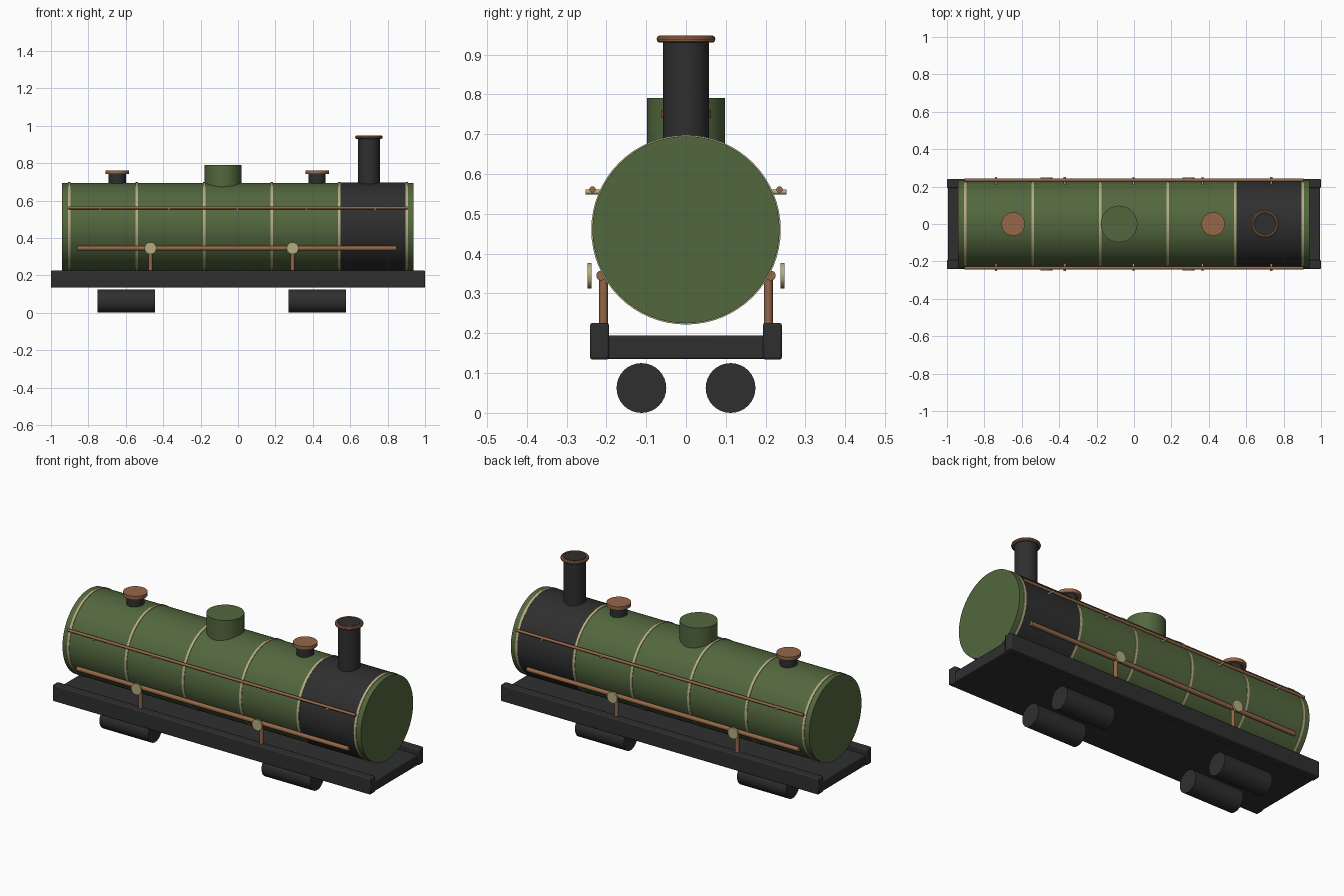
import bpy, math
from mathutils import Vector

if "Cube" in bpy.data.objects:
    bpy.data.objects.remove(bpy.data.objects["Cube"])


def material(name, rgb):
    m = bpy.data.materials.new(name)
    m.diffuse_color = (*rgb, 1)
    m.use_nodes = True
    m.node_tree.nodes["Principled BSDF"].inputs["Base Color"].default_value = m.diffuse_color
    return m


GREEN = material("boiler green", (0.085, 0.135, 0.048))
BLACK = material("soot black", (0.028, 0.028, 0.029))
COPPER = material("copper", (0.30, 0.135, 0.065))
BRASS = material("pale brass", (0.46, 0.41, 0.22))
AXES = {"X": Vector((1, 0, 0)), "Y": Vector((0, 1, 0)), "Z": Vector((0, 0, 1))}
BOILER_Z, BOILER_R = 0.46, 0.235


def finish(name, mat):
    ob = bpy.context.object
    ob.name = name
    ob.data.materials.append(mat)
    bpy.ops.object.shade_smooth_by_angle(angle=math.radians(35))
    return ob


def rod(name, mat, axis, start, length, r, sides=32):
    """Cylinder running from start along an axis."""
    d = AXES[axis]
    bpy.ops.mesh.primitive_cylinder_add(
        vertices=sides, radius=r, depth=abs(length),
        location=Vector(start) + d * length / 2,
        rotation=Vector((0, 0, 1)).rotation_difference(d).to_euler())
    return finish(name, mat)


def ring(name, mat, axis, centre, major, minor, segs=64):
    bpy.ops.mesh.primitive_torus_add(
        major_segments=segs, minor_segments=10, major_radius=major,
        minor_radius=minor, location=centre,
        rotation=Vector((0, 0, 1)).rotation_difference(AXES[axis]).to_euler())
    return finish(name, mat)


def box(name, mat, centre, size, bevel):
    bpy.ops.mesh.primitive_cube_add(size=1, location=centre)
    bpy.context.object.scale = size
    bpy.ops.object.transform_apply(location=False, rotation=False, scale=True)
    ob = finish(name, mat)
    mod = ob.modifiers.new("Bevel", "BEVEL")
    mod.width, mod.segments = bevel, 2
    return ob


# Chassis: low deck between two raised side beams
box("deck", BLACK, (0, 0, 0.165), (1.99, 0.40, 0.06), 0.005)
for s in (-1, 1):
    box("side_beam", BLACK, (0, s * 0.217, 0.18), (2.0, 0.048, 0.092), 0.006)

# Rollers under the deck
for x in (-0.75, 0.27):
    for s in (-1, 1):
        rod("roller", BLACK, "X", (x, s * 0.112, 0.0625), 0.307, 0.0625)

# Boiler barrel, smokebox and bands
rod("boiler", GREEN, "X", (-0.94, 0, BOILER_Z), 1.878, BOILER_R, 64)
rod("smokebox", BLACK, "X", (0.54, 0, BOILER_Z), 0.36, BOILER_R + 0.0015, 64)
for i in range(6):
    x = -0.903 + i * 0.361
    rod("boiler_band", BRASS, "X", (x - 0.007, 0, BOILER_Z), 0.014, BOILER_R + 0.003, 64)

# Steam dome
rod("dome", GREEN, "Z", (-0.08, 0, 0.62), 0.171, 0.098, 48)

# Chimney with rim
rod("chimney", BLACK, "Z", (0.70, 0, 0.62), 0.328, 0.058, 40)
ring("chimney_rim", COPPER, "Z", (0.70, 0, 0.939), 0.0645, 0.0095, 40)

# Safety valves
for x in (-0.646, 0.423):
    rod("valve_neck", BLACK, "Z", (x, 0, 0.64), 0.105, 0.046)
    rod("valve_cap", COPPER, "Z", (x, 0, 0.741), 0.02, 0.063)

for s in (-1, 1):
    # Handrail and its knobs
    rod("handrail", COPPER, "X", (-0.905, s * 0.235, 0.561), 1.81, 0.008, 12)
    for i in range(5):
        rod("rail_knob", BRASS, "Y", (-0.738 + i * 0.368, s * 0.208, 0.555), s * 0.044, 0.006, 12)
    # Feed pipe with posts and round plates
    rod("feed_pipe", COPPER, "X", (-0.862, s * 0.213, 0.345), 1.71, 0.0125, 16)
    for x in (-0.468, 0.292):
        rod("pipe_post", COPPER, "Z", (x, s * 0.207, 0.21), 0.135, 0.011, 16)
        rod("pipe_disc", BRASS, "Y", (x, s * 0.238, 0.345), s * 0.01, 0.032, 16)
